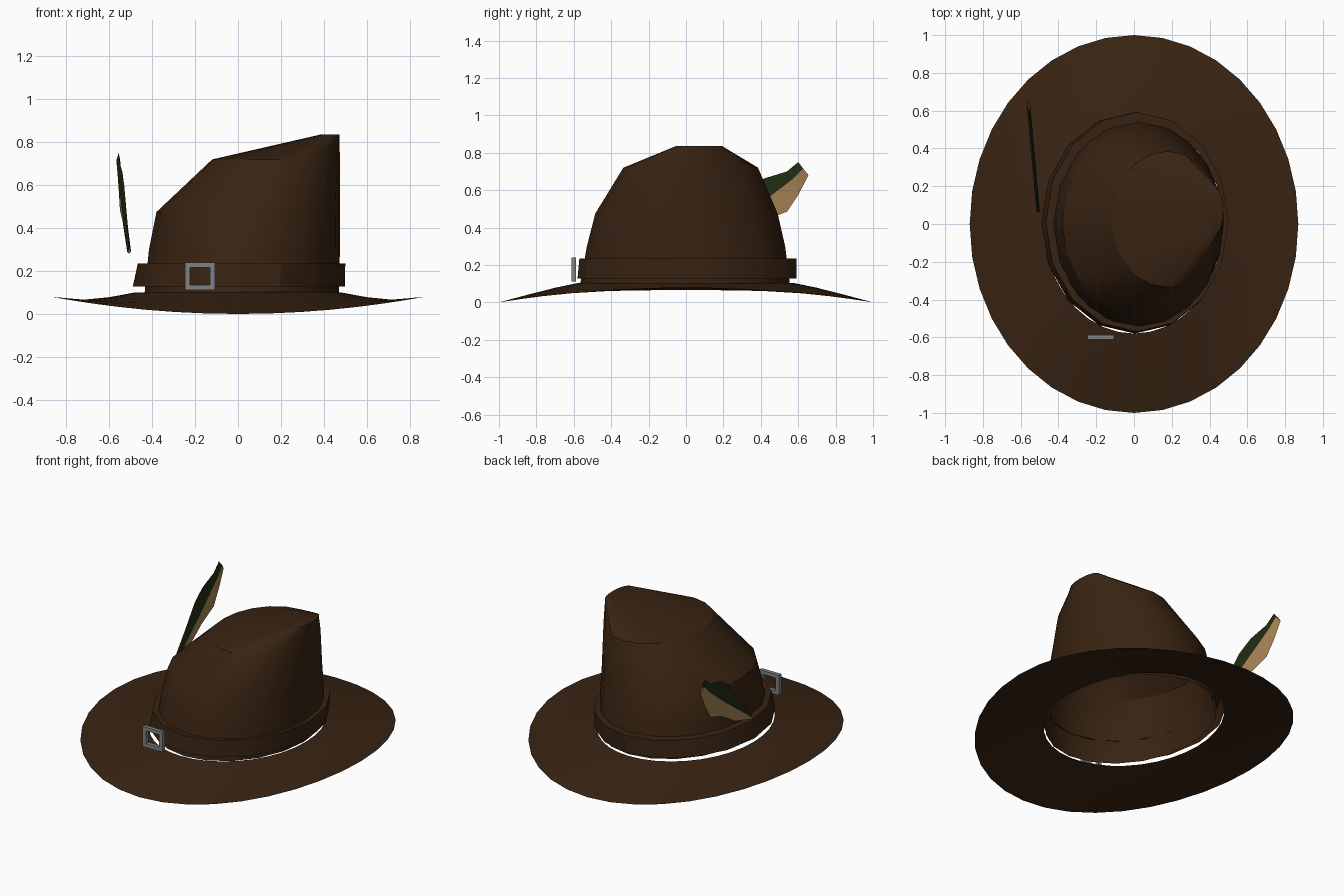
import bpy, bmesh, math

if "Cube" in bpy.data.objects:
    bpy.data.objects.remove(bpy.data.objects["Cube"])


def material(name, rgb):
    m = bpy.data.materials.new(name)
    m.diffuse_color = (*rgb, 1)
    m.use_nodes = True
    m.node_tree.nodes["Principled BSDF"].inputs["Base Color"].default_value = m.diffuse_color
    return m


BROWN = material("brown felt", (0.040, 0.017, 0.006))
GREEN = material("dark green", (0.014, 0.026, 0.007))
TAN = material("tan", (0.40, 0.24, 0.09))
GRAY = material("gray metal", (0.21, 0.23, 0.24))


def make_object(name, bm, mats, smooth=None):
    mesh = bpy.data.meshes.new(name)
    bm.to_mesh(mesh)
    bm.free()
    ob = bpy.data.objects.new(name, mesh)
    bpy.context.collection.objects.link(ob)
    for m in mats:
        mesh.materials.append(m)
    if smooth:
        bpy.ops.object.select_all(action='DESELECT')
        ob.select_set(True)
        bpy.context.view_layer.objects.active = ob
        bpy.ops.object.shade_smooth_by_angle(angle=math.radians(smooth))
    return ob


def ring(x0, x1, y0, y1, z, n):
    """Oval ring filling the given x and y extents; z may depend on the angle."""
    pts = []
    for i in range(n):
        a = 2 * math.pi * i / n
        h = z(a) if callable(z) else z
        pts.append(((x0 + x1) / 2 + (x1 - x0) / 2 * math.cos(a),
                    (y0 + y1) / 2 + (y1 - y0) / 2 * math.sin(a), h))
    return pts


def loft(rings, cap=False):
    bm = bmesh.new()
    vs = [[bm.verts.new(p) for p in r] for r in rings]
    for a, b in zip(vs, vs[1:]):
        for i in range(len(a)):
            j = (i + 1) % len(a)
            bm.faces.new((a[i], a[j], b[j], b[i]))
    if cap:
        bm.faces.new(vs[-1])
    return bm


# Brim: oval sheet, front and back dip down while the sides stay raised
levels = [(0.87, 1.0, 0.0, 0.08), (0.72, 0.83, 0.045, 0.066),
          (0.60, 0.70, 0.078, 0.078), (0.48, 0.58, 0.103, 0.10)]
brim = loft([ring(-rx, rx, -ry, ry,
                  lambda a, f=zf, s=zs: f + (s - f) * math.cos(a) ** 2, 36)
             for rx, ry, zf, zs in levels])
make_object("brim", brim, [BROWN], 40)

# Crown: slanted on the left, upright on the right, ending in a small top
crown = loft([ring(*r, 20) for r in (
    (-0.435, 0.470, -0.565, 0.555, 0.10),
    (-0.415, 0.475, -0.530, 0.530, 0.30),
    (-0.380, 0.475, -0.485, 0.490, 0.475),
    (-0.120, 0.475, -0.335, 0.385, 0.72),
    (0.390, 0.472, -0.050, 0.190, 0.837))], cap=True)
make_object("crown", crown, [BROWN], 30)

# Band wrapped around the foot of the crown, closed along its upper lip
band = loft([ring(*r, 16) for r in (
    (-0.490, 0.498, -0.580, 0.592, 0.128),
    (-0.467, 0.500, -0.570, 0.592, 0.235),
    (-0.425, 0.472, -0.540, 0.540, 0.235))])
make_object("band", band, [BROWN], 25)

# Buckle: square frame swept from four mitred corners
bm = bmesh.new()
loops = []
for hx, hz, y in ((0.070, 0.064, -0.612), (0.070, 0.064, -0.587),
                  (0.046, 0.041, -0.587), (0.046, 0.041, -0.612)):
    loops.append([bm.verts.new((-0.177 + sx * hx, y, 0.175 + sz * hz))
                  for sx, sz in ((-1, -1), (1, -1), (1, 1), (-1, 1))])
for a, b in zip(loops, loops[1:] + loops[:1]):
    for i in range(4):
        j = (i + 1) % 4
        bm.faces.new((a[i], a[j], b[j], b[i]))
bmesh.ops.recalc_face_normals(bm, faces=bm.faces)
make_object("buckle", bm, [GRAY])

# Feather: thin blade, green above the rib and tan below it
upper = [(0.06, 0.30), (0.20, 0.46), (0.32, 0.60), (0.41, 0.66), (0.54, 0.70), (0.60, 0.75)]
middle = [(0.065, 0.29), (0.22, 0.40), (0.36, 0.50), (0.46, 0.575), (0.565, 0.655), (0.627, 0.715)]
lower = [(0.07, 0.28), (0.25, 0.34), (0.40, 0.43), (0.54, 0.485), (0.60, 0.575), (0.655, 0.68)]


def feather_x(y):
    return -0.507 - 0.09 * (y - 0.06)


bm = bmesh.new()
up, low = [[bm.verts.new((feather_x(y), y, z)) for y, z in edge] for edge in (upper, lower)]
for side in (-1, 1):
    rib = [bm.verts.new((feather_x(y) + side * 0.009, y, z)) for y, z in middle]
    for edge, index in ((up, 0), (low, 1)):
        for i in range(len(rib) - 1):
            f = bm.faces.new((rib[i], rib[i + 1], edge[i + 1], edge[i]))
            f.material_index = index
bmesh.ops.recalc_face_normals(bm, faces=bm.faces)
make_object("feather", bm, [GREEN, TAN])
